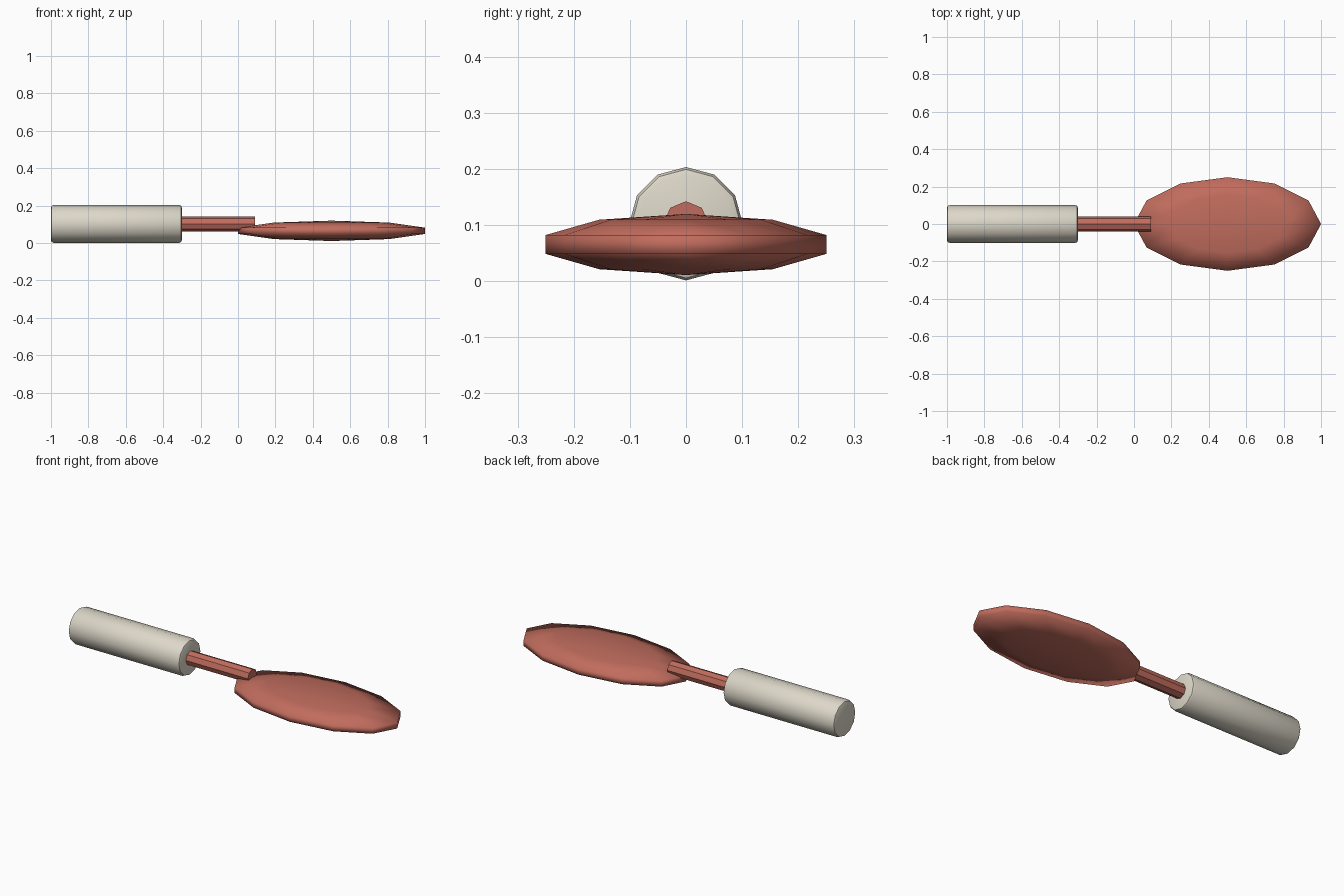
import bpy
import bmesh
from math import radians
from mathutils import Matrix

cube = bpy.data.objects.get("Cube")
if cube:
    bpy.data.objects.remove(cube, do_unlink=True)


def material(name, rgb):
    mat = bpy.data.materials.new(name)
    mat.use_nodes = True
    mat.diffuse_color = (*rgb, 1)
    mat.node_tree.nodes["Principled BSDF"].inputs["Base Color"].default_value = (*rgb, 1)
    return mat


def finish(name, bm, mat, angle):
    """Turn the bmesh into an object, smoothing edges below the angle."""
    bmesh.ops.recalc_face_normals(bm, faces=bm.faces)
    mesh = bpy.data.meshes.new(name)
    bm.to_mesh(mesh)
    bm.free()
    mesh.materials.append(mat)
    obj = bpy.data.objects.new(name, mesh)
    bpy.context.collection.objects.link(obj)
    bpy.ops.object.select_all(action="DESELECT")
    bpy.context.view_layer.objects.active = obj
    obj.select_set(True)
    bpy.ops.object.shade_smooth_by_angle(angle=radians(angle))
    return obj


def rod(bm, sides, radius, x0, x1, z):
    """Cylinder along x with a corner pointing straight up."""
    place = Matrix.Translation(((x0 + x1) / 2, 0, z)) @ Matrix.Rotation(radians(90), 4, "Y")
    bmesh.ops.create_cone(bm, cap_ends=True, segments=sides, radius1=radius,
                          radius2=radius, depth=x1 - x0, matrix=place)


cream = material("cream", (0.72, 0.68, 0.58))
red = material("clay red", (0.53, 0.15, 0.11))

# Handle: twelve-sided grip with softened ends
bm = bmesh.new()
rod(bm, 12, 0.101, -1, -0.3, 0.102)
rims = [e for e in bm.edges if abs(e.verts[0].co.x - e.verts[1].co.x) < 0.01]
bmesh.ops.bevel(bm, geom=rims, offset=0.014, segments=2, profile=0.5, affect="EDGES")
finish("handle", bm, cream, 40)

# Shaft: octagonal rod running onto the blade
bm = bmesh.new()
rod(bm, 8, 0.04, -0.31, 0.09, 0.102)
finish("shaft", bm, red, 40)

# Blade: flattened low-poly ellipsoid with a narrow rim
bm = bmesh.new()
shape = Matrix.Translation((0.5, 0, 0.065)) @ Matrix.Diagonal((0.526, 0.263, 0.0545, 1))
bmesh.ops.create_uvsphere(bm, u_segments=12, v_segments=5, radius=1, matrix=shape)
finish("blade", bm, red, 180)
